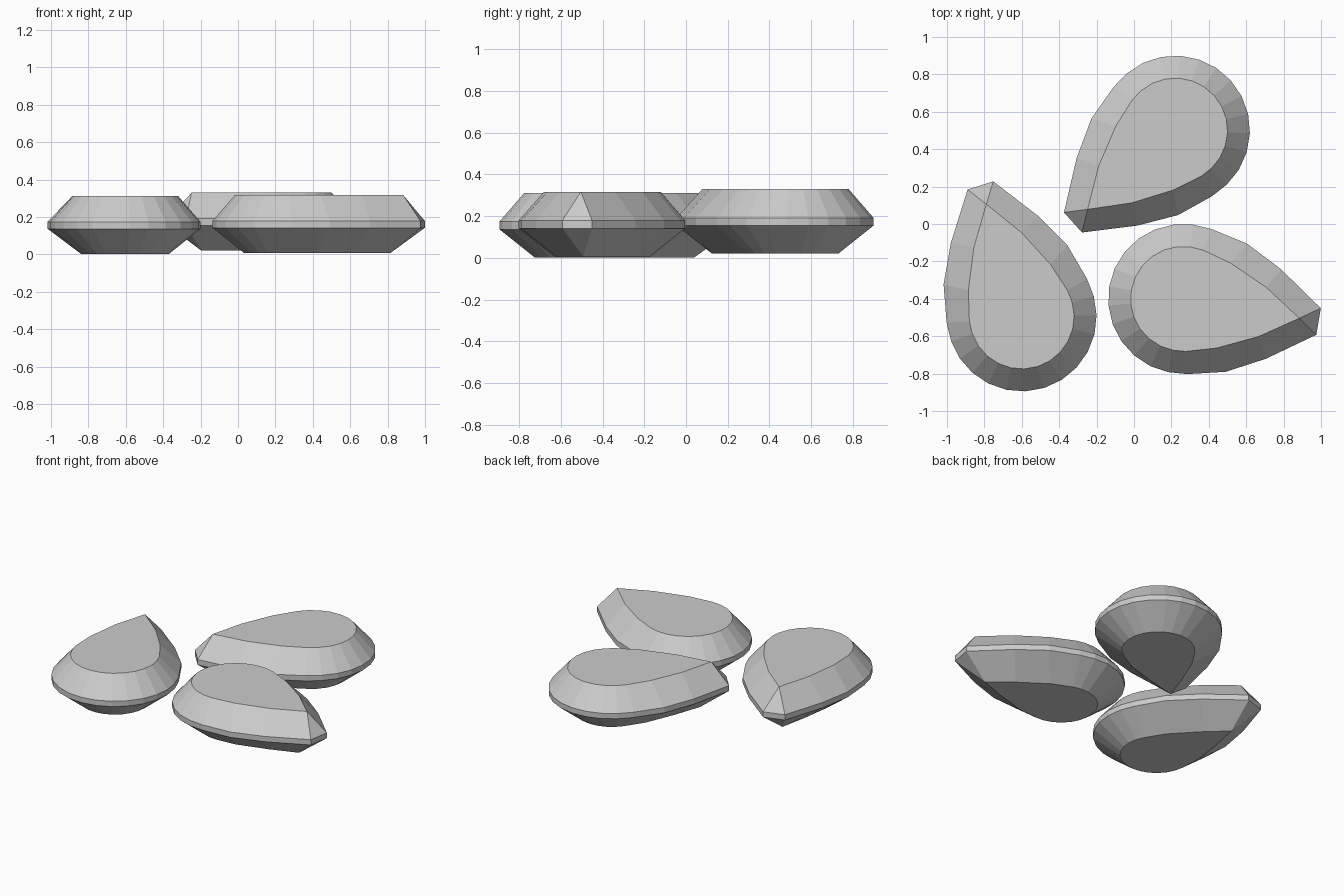
import bpy
import bmesh
from math import sin, cos, radians
from mathutils import Matrix, Vector

cube = bpy.data.objects.get("Cube")
if cube:
    bpy.data.objects.remove(cube, do_unlink=True)

stone = bpy.data.materials.new("stone grey")
stone.use_nodes = True
colour = (0.6, 0.6, 0.6, 1)
stone.diffuse_color = colour
stone.node_tree.nodes["Principled BSDF"].inputs["Base Color"].default_value = colour

# Half outlines of the taper, from the round end to the tip
GIRDLE = [(0.09, 0.393), (0.29, 0.347), (0.49, 0.243), (0.735, 0.072)]
TABLE = [(0.06, 0.275), (0.22, 0.23), (0.43, 0.133), (0.63, 0)]
BASE = [(0.05, 0.225), (0.19, 0.19), (0.39, 0.095), (0.56, 0)]
ROUND_STEPS = 14


def teardrop(radius, taper, z):
    """Closed outline: tapered side, round end, mirrored tapered side."""
    start, sweep = 77, 206
    arc = [radians(start + sweep * i / ROUND_STEPS) for i in range(1, ROUND_STEPS)]
    outline = taper[::-1] + [(radius * cos(a), radius * sin(a)) for a in arc]
    outline += [(x, -y) for x, y in taper]
    return [Vector((x, y, z)) for x, y in outline]


def make_gem(name, x, y, z, angle):
    bm = bmesh.new()
    # Base, two girdle edges and table, bottom to top
    outlines = [teardrop(0.23, BASE, 0), teardrop(0.4, GIRDLE, 0.135),
                teardrop(0.4, GIRDLE, 0.172), teardrop(0.28, TABLE, 0.31)]
    rings = [[bm.verts.new(p) for p in o] for o in outlines]
    for low, high in zip(rings, rings[1:]):
        for i in range(len(low)):
            j = (i + 1) % len(low)
            bm.faces.new((low[i], low[j], high[j], high[i]))
    bm.faces.new(rings[0][::-1])
    bm.faces.new(rings[-1])
    # Join the doubled tip points of table and base
    bmesh.ops.remove_doubles(bm, verts=bm.verts[:], dist=0.0005)
    bmesh.ops.recalc_face_normals(bm, faces=bm.faces[:])
    bm.transform(Matrix.Translation((x, y, z)) @ Matrix.Rotation(radians(angle), 4, "Z"))
    mesh = bpy.data.meshes.new(name)
    bm.to_mesh(mesh)
    bm.free()
    mesh.materials.append(stone)
    gem = bpy.data.objects.new(name, mesh)
    bpy.context.collection.objects.link(gem)


make_gem("left_gem", 0.262, -0.4, 0.007, -9.5)
make_gem("back_gem", 0.22, 0.5, 0.02, 222)
make_gem("right_gem", -0.6, -0.495, 0.002, 107.5)
